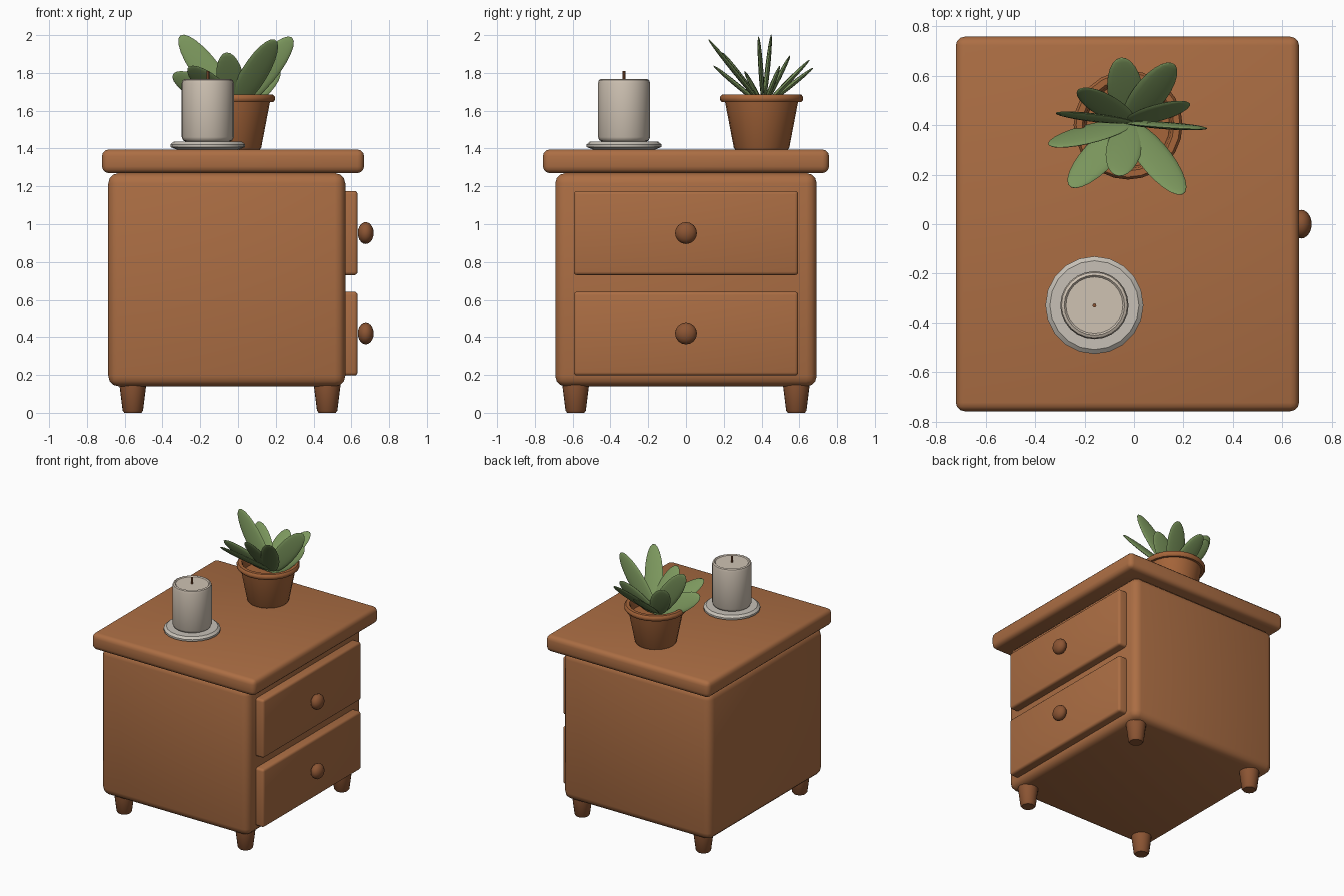
import bpy, bmesh, math
from mathutils import Vector, Matrix

cube = bpy.data.objects.get("Cube")
if cube:
    bpy.data.objects.remove(cube, do_unlink=True)


def material(name, rgb):
    m = bpy.data.materials.new(name)
    m.use_nodes = True
    colour = (*rgb, 1)
    m.diffuse_color = colour
    m.node_tree.nodes["Principled BSDF"].inputs["Base Color"].default_value = colour
    return m


WOOD = material("warm_wood", (0.41, 0.155, 0.057))
DARK_WOOD = material("dark_wood", (0.26, 0.09, 0.033))
CLAY = material("terracotta", (0.38, 0.13, 0.042))
WAX = material("cream_wax", (0.62, 0.54, 0.45))
DISH = material("pale_grey_dish", (0.57, 0.53, 0.47))
LEAF = material("leaf_green", (0.20, 0.31, 0.11))


def finish(name, bm, mat, angle=40):
    bmesh.ops.recalc_face_normals(bm, faces=bm.faces)
    mesh = bpy.data.meshes.new(name)
    bm.to_mesh(mesh)
    bm.free()
    mesh.materials.append(mat)
    obj = bpy.data.objects.new(name, mesh)
    bpy.context.collection.objects.link(obj)
    bpy.ops.object.select_all(action='DESELECT')
    obj.select_set(True)
    bpy.context.view_layer.objects.active = obj
    bpy.ops.object.shade_smooth_by_angle(angle=math.radians(angle))
    return obj


def rounded_box(name, low, high, radius, mat):
    low, high = Vector(low), Vector(high)
    bm = bmesh.new()
    bmesh.ops.create_cube(bm, size=1)
    bmesh.ops.scale(bm, vec=high - low, verts=bm.verts)
    bmesh.ops.translate(bm, vec=(low + high) / 2, verts=bm.verts)
    bmesh.ops.bevel(bm, geom=bm.edges[:], offset=radius, segments=3,
                    profile=0.5, affect='EDGES')
    return finish(name, bm, mat)


def lathe(name, profile, centre, mat, sides=24):
    """Spin (radius, height) points about a vertical axis, closing both ends."""
    bm = bmesh.new()
    rings = []
    for r, z in profile:
        rings.append([bm.verts.new((centre[0] + r * math.cos(i * math.tau / sides),
                                    centre[1] + r * math.sin(i * math.tau / sides), z))
                      for i in range(sides)])
    for a, b in zip(rings, rings[1:]):
        for i in range(sides):
            j = (i + 1) % sides
            bm.faces.new((a[i], a[j], b[j], b[i]))
    bm.faces.new(rings[0])
    bm.faces.new(rings[-1])
    return finish(name, bm, mat)


def ellipsoid(name, centre, axes, radii, mat, segments=16, rings=10):
    """Sphere stretched along three perpendicular axes, poles on the last."""
    bm = bmesh.new()
    bmesh.ops.create_uvsphere(bm, u_segments=segments, v_segments=rings, radius=1)
    turn = Matrix(axes).transposed().to_4x4()
    bm.transform(Matrix.Translation(centre) @ turn @ Matrix.Diagonal((*radii, 1)))
    return finish(name, bm, mat, 60)


# Cabinet
rounded_box("cabinet_body", (-0.687, -0.692, 0.14), (0.568, 0.692, 1.27), 0.055, WOOD)
rounded_box("table_top", (-0.72, -0.757, 1.27), (0.667, 0.757, 1.395), 0.035, WOOD)

# Drawers and knobs
X, Y, Z = Vector((1, 0, 0)), Vector((0, 1, 0)), Vector((0, 0, 1))
for label, low, high in (("lower", 0.197, 0.643), ("upper", 0.73, 1.176)):
    rounded_box(label + "_drawer", (0.5, -0.594, low), (0.633, 0.594, high), 0.018, WOOD)
    ellipsoid(label + "_knob", Vector((0.676, 0, (low + high) / 2)),
              (Y, Z, X), (0.058, 0.058, 0.042), DARK_WOOD)

# Tapered legs
for x, end in ((-0.557, "right"), (0.472, "left")):
    for y, side in ((-0.584, "front"), (0.584, "back")):
        lathe(f"{side}_{end}_leg", [(0.045, 0), (0.054, 0.012), (0.07, 0.14), (0.07, 0.16)],
              (x, y), DARK_WOOD, 20)

# Candle on its dish
spot = (-0.16, -0.328)
lathe("candle_dish", [(0.165, 1.395), (0.198, 1.408), (0.198, 1.422), (0.18, 1.437),
                      (0.15, 1.437)], spot, DISH, 20)
lathe("candle", [(0.115, 1.435), (0.13, 1.443), (0.138, 1.46), (0.138, 1.745),
                 (0.133, 1.762), (0.122, 1.767), (0.115, 1.76)], spot, WAX)
lathe("wick", [(0.008, 1.75), (0.008, 1.81)], spot, DARK_WOOD, 8)

# Flower pot with rolled rim, filled below the lip
lathe("flower_pot", [(0.14, 1.395), (0.147, 1.405), (0.193, 1.645), (0.21, 1.645),
                     (0.22, 1.657), (0.22, 1.673), (0.21, 1.685), (0.185, 1.685),
                     (0.176, 1.673), (0.168, 1.61)], (-0.024, 0.4), CLAY)

# Broad flat leaves fanned out from one root
root = Vector((-0.02, 0.41, 1.62))
tips = [(-0.05, 0.665, 1.82), (0.15, 0.645, 1.86), (-0.21, 0.545, 1.88),
        (0.21, 0.49, 1.82), (-0.30, 0.45, 1.99), (0.28, 0.385, 1.98),
        (-0.335, 0.32, 1.79), (0.19, 0.125, 1.97), (-0.25, 0.155, 1.83),
        (-0.06, 0.20, 1.90)]
for i, tip in enumerate(tips):
    along = Vector(tip) - root
    axis = along.normalized()
    normal = axis.cross(X).normalized()
    across = normal.cross(axis)
    ellipsoid(f"leaf_{i + 1}", root + along / 2, (across, normal, axis),
              (0.072, 0.013, along.length / 2 + 0.01), LEAF, 16, 12)
